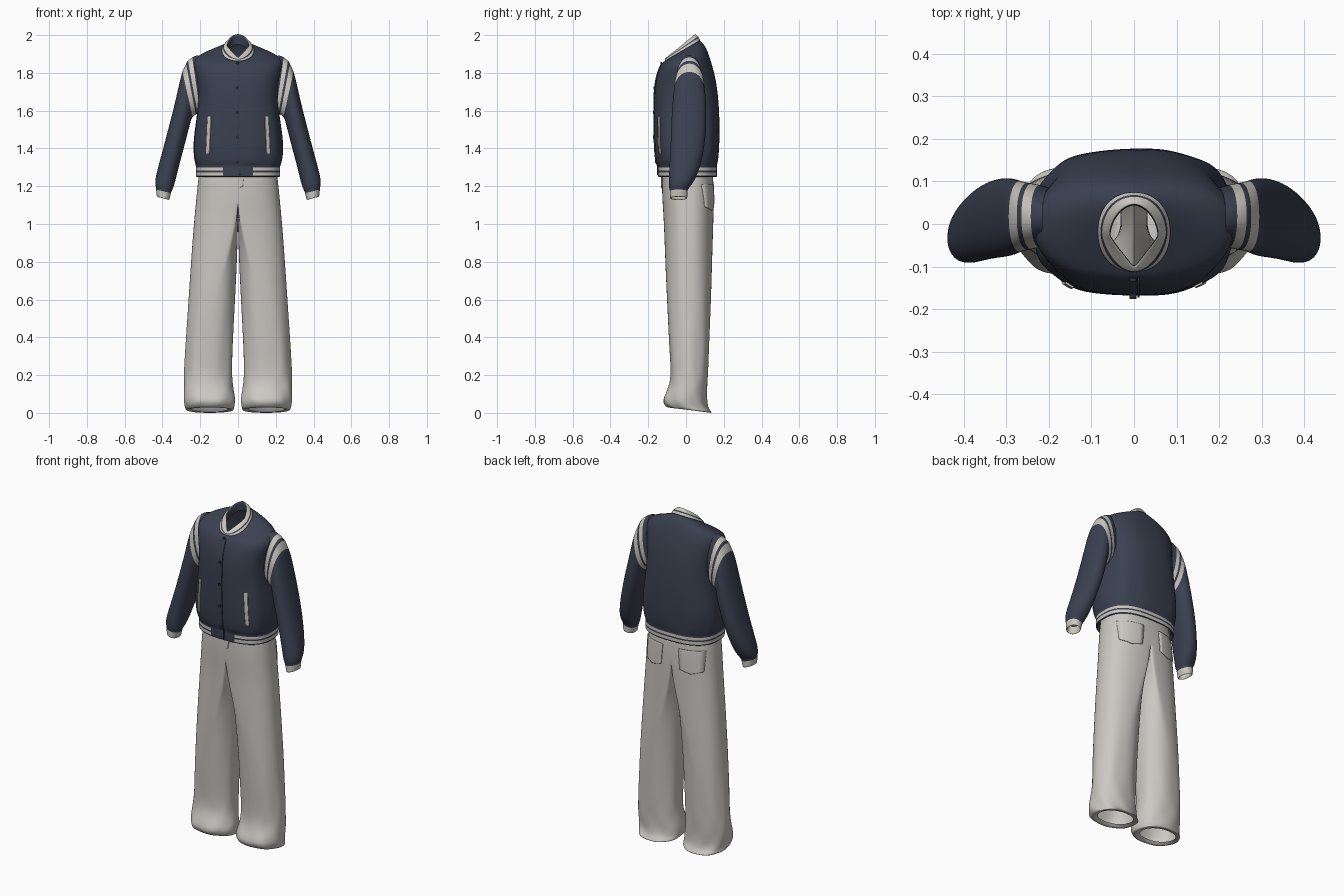
import bpy, bmesh
from math import sin, cos, pi
from mathutils import Vector
from mathutils.bvhtree import BVHTree

if "Cube" in bpy.data.objects:
    bpy.data.objects.remove(bpy.data.objects["Cube"], do_unlink=True)


def material(name, rgb):
    m = bpy.data.materials.new(name)
    m.use_nodes = True
    m.diffuse_color = (*rgb, 1)
    m.node_tree.nodes["Principled BSDF"].inputs["Base Color"].default_value = (*rgb, 1)
    return m


NAVY = material("navy wool", (0.042, 0.052, 0.080))
CREAM = material("cream trim", (0.60, 0.575, 0.52))
CLOTH = material("stone cloth", (0.59, 0.58, 0.54))
DARK = material("dark snap", (0.025, 0.030, 0.045))


def spow(v, p):
    """Signed power that turns a circle into a rounded box."""
    return (1 if v >= 0 else -1) * abs(v) ** (2 / p)


def make_object(name, verts, faces, mats, rule=None):
    me = bpy.data.meshes.new(name)
    me.from_pydata(verts, [], faces)
    for m in mats:
        me.materials.append(m)
    for f in me.polygons:
        f.use_smooth = True
        if rule:
            f.material_index = rule(f)
    ob = bpy.data.objects.new(name, me)
    bpy.context.collection.objects.link(ob)
    return ob


def subdivide(ob):
    s = ob.modifiers.new("smooth", 'SUBSURF')
    s.levels = s.render_levels = 2


def loft(name, rings, mats, rule):
    """Skin closed rings; rule(row, centre) picks the material slot."""
    n = len(rings[0])
    verts = [p for r in rings for p in r]
    faces = [(i * n + j, i * n + (j + 1) % n, (i + 1) * n + (j + 1) % n, (i + 1) * n + j)
             for i in range(len(rings) - 1) for j in range(n)]
    return make_object(name, verts, faces, mats, lambda f: rule(f.index // n, f.center))


def tilted_ring(hw, yf, yb, zf, zb, p, fold=0, taper=0):
    """Oval ring sloping from front to back; taper pinches the front to a point."""
    pts = []
    for k in range(48):
        a = 2 * pi * k / 48
        r, s = 1 + fold * sin(9 * a + 1), spow(sin(a), p)
        x = hw * spow(cos(a), p) * r * (1 - taper * max(0, -s))
        pts.append((x, (yf + yb) / 2 + (yb - yf) / 2 * s * r, (zf + zb) / 2 + (zb - zf) / 2 * s))
    return pts


# Jacket body: half width, front y, back y, front z, back z, squareness, folds
body_rows = [
    (.205, -.130, .148, 1.270, 1.270, 2.6), (.220, -.147, .162, 1.245, 1.245, 2.6),
    (.224, -.149, .164, 1.255, 1.255, 2.6), (.224, -.149, .164, 1.277, 1.277, 2.6),
    (.224, -.149, .164, 1.280, 1.280, 2.6), (.224, -.149, .164, 1.300, 1.300, 2.6),
    (.223, -.149, .163, 1.310, 1.310, 2.6), (.234, -.162, .170, 1.335, 1.335, 2.6, .014),
    (.241, -.168, .177, 1.440, 1.440, 2.7, .012), (.214, -.169, .177, 1.590, 1.590, 2.7, .006),
    (.211, -.168, .166, 1.710, 1.720, 2.6), (.226, -.155, .150, 1.785, 1.800, 2.5),
    (.240, -.138, .130, 1.832, 1.868, 2.3), (.224, -.128, .114, 1.850, 1.918, 2.1),
    (.150, -.118, .093, 1.860, 1.955, 2.0), (.084, -.108, .073, 1.866, 1.972, 2.1)]


def body_rule(row, c):
    return int(row in (2, 4) and not (c.y < 0 and abs(c.x) < .07))


body = loft("jacket_body", [tilted_ring(*r) for r in body_rows], [NAVY, CREAM], body_rule)
subdivide(body)

# Ribbed collar with two cream bands, pinched to a point at the throat
collar_rows = [
    (.085, -.111, .074, 1.860, 1.967, 2.2), (.086, -.113, .075, 1.864, 1.973, 2.2),
    (.078, -.112, .067, 1.872, 1.988, 2.1, 0, .15), (.077, -.112, .066, 1.873, 1.990, 2.1, 0, .17),
    (.064, -.104, .053, 1.882, 2.004, 1.9, 0, .55), (.058, -.100, .047, 1.884, 2.007, 1.8, 0, .7),
    (.054, -.097, .042, 1.878, 1.996, 1.8, 0, .7), (.058, -.097, .046, 1.850, 1.950, 1.8, 0, .5)]
subdivide(loft("collar", [tilted_ring(*r) for r in collar_rows], [NAVY, CREAM],
               lambda row, c: int(row in (1, 3, 4))))

# Sleeve: outer x, outer z, inner x, inner z, front y, back y
sleeve_rows = [
    (.215, 1.895, .180, 1.600, -.050, .085), (.243, 1.884, .200, 1.590, -.056, .092),
    (.268, 1.862, .216, 1.582, -.060, .096), (.272, 1.857, .220, 1.580, -.061, .097),
    (.296, 1.806, .243, 1.568, -.065, .101), (.309, 1.752, .250, 1.545, -.071, .106),
    (.336, 1.630, .264, 1.490, -.077, .109), (.370, 1.500, .286, 1.405, -.080, .104),
    (.405, 1.365, .313, 1.305, -.086, .085), (.435, 1.260, .333, 1.222, -.092, .052),
    (.440, 1.212, .344, 1.187, -.091, .022), (.434, 1.193, .352, 1.174, -.087, .010),
    (.434, 1.187, .353, 1.168, -.086, .009), (.431, 1.152, .362, 1.134, -.086, .007),
    (.428, 1.141, .365, 1.124, -.085, .006), (.420, 1.150, .370, 1.135, -.079, .000),
    (.420, 1.190, .365, 1.175, -.078, .000)]


def sleeve_ring(side, xo, zo, xi, zi, yf, yb):
    pts = []
    for k in range(32):
        a = 2 * pi * k / 32
        c, s = spow(cos(a), 2.2), spow(sin(a), 2.2)
        pts.append((side * ((xo + xi) / 2 + (xo - xi) / 2 * c),
                    (yf + yb) / 2 - side * (yb - yf) / 2 * s, (zo + zi) / 2 + (zo - zi) / 2 * c))
    return pts


for side, word in ((1, "left"), (-1, "right")):
    subdivide(loft(word + "_sleeve", [sleeve_ring(side, *r) for r in sleeve_rows],
                   [NAVY, CREAM], lambda row, c: int(row in (1, 3) or row > 11)))

# Trousers, one half: inner x, outer x, front y, back y, front z, back z, roundness, folds
leg_rows = [
    (.000, .200, -.125, .138, 1.300, 1.300, 0), (.000, .213, -.128, .146, 1.220, 1.220, 0),
    (.000, .222, -.125, .148, 1.120, 1.120, 0), (.000, .230, -.119, .146, 1.040, 1.040, .03),
    (.006, .240, -.114, .142, .920, .920, .25), (.013, .252, -.108, .137, .750, .750, .6),
    (.020, .265, -.099, .130, .550, .550, .9, .010), (.027, .277, -.089, .122, .350, .350, 1, .016),
    (.031, .285, -.079, .116, .210, .200, 1, .022), (.026, .288, -.088, .112, .140, .120, 1, .026),
    (.012, .287, -.122, .110, .080, .055, 1, .026), (.018, .280, -.123, .120, .050, .020, 1, .022),
    (.020, .274, -.094, .145, .020, -.004, 1, .016), (.055, .245, -.070, .115, .040, .004, 1)]


def leg_ring(xi, xo, yf, yb, zf, zb, t, fold=0):
    """Blend from half of the hips (flat inside) to a free oval leg."""
    pts = []
    for k in range(48):
        outer = k <= 32
        a = -pi / 2 + pi * k / 32 if outer else pi / 2 + pi * (k - 32) / 16
        c, s = spow(cos(a), 2.4 - .2 * t), spow(sin(a), 2.4 - .2 * t)
        r = 1 + fold * sin(7 * a + 40 * zf)
        flat = Vector((xo * c, s)) if outer else Vector((0, 1 - (k - 32) / 8))
        oval = Vector(((xi + xo) / 2 + (xo - xi) / 2 * c * r, s * r))
        x, y = flat.lerp(oval, t)
        pts.append((max(x, 0), (yf + yb) / 2 + (yb - yf) / 2 * y,
                    (zf + zb) / 2 + (zb - zf) / 2 * s))
    return pts


trousers = loft("trousers", [leg_ring(*r) for r in reversed(leg_rows)], [CLOTH], lambda row, c: 0)
bm = bmesh.new()
bm.from_mesh(trousers.data)
middle = [f for f in bm.faces if all(v.co.x < .0005 for v in f.verts)]
bmesh.ops.delete(bm, geom=middle, context='FACES')
bm.to_mesh(trousers.data)
bm.free()
trousers.modifiers.new("mirror", 'MIRROR').merge_threshold = .0004
subdivide(trousers)

# Surface lookups for the fitted details
bpy.context.view_layer.update()
deps = bpy.context.evaluated_depsgraph_get()
body_tree, trouser_tree = [BVHTree.FromObject(ob, deps) for ob in (body, trousers)]


def on_surface(tree, x, z, face, lift):
    hit = tree.ray_cast(Vector((x, face, z)), Vector((0, -face, 0)))[0]
    return Vector((x, (hit.y if hit else 0) + face * lift, z))


def plate(name, tree, quad, face, mat, dip=0, nx=6, nz=24):
    """Thin patch fitted to the cloth: bottom-left, bottom-right, top-right, top-left."""
    bl, br, tr, tl = [Vector(q) for q in quad]
    verts, w = [], nx + 1
    for j in range(nz + 1):
        for i in range(w):
            u, v = i / nx, j / nz
            p = bl.lerp(br, u).lerp(tl.lerp(tr, u), v)
            drop = dip * (1 - abs(2 * u - 1)) * (1 - v)
            verts.append(on_surface(tree, p.x, p.y - drop, face, .002))
    faces = [(j * w + i, j * w + i + 1, (j + 1) * w + i + 1, (j + 1) * w + i)
             for j in range(nz) for i in range(nx)]
    if (br.x - bl.x) * face > 0:
        faces = [f[::-1] for f in faces]
    solid = make_object(name, verts, faces, [mat]).modifiers.new("thickness", 'SOLIDIFY')
    solid.thickness, solid.offset = .006, 0


# Front closing seam and its snaps
plate("front_seam", body_tree, [(.008, 1.26), (.013, 1.26), (.013, 1.85), (.008, 1.85)], -1, NAVY)
for i in range(5):
    spot = on_surface(body_tree, -.002, 1.33 + i * .13, -1, .004)
    bpy.ops.mesh.primitive_cylinder_add(vertices=16, radius=.008, depth=.008,
                                        location=spot, rotation=(pi / 2, 0, 0))
    bpy.context.object.name = "snap_%d" % (i + 1)
    bpy.context.object.data.materials.append(DARK)

# Welt pockets on the jacket, patch pockets on the trouser seat
for s, word in ((1, "left"), (-1, "right")):
    welt = [(s * .151, 1.37), (s * .169, 1.37), (s * .160, 1.57), (s * .142, 1.57)]
    plate(word + "_welt", body_tree, welt, -1, CREAM)
    patch = [(s * .062, 1.09), (s * .190, 1.09), (s * .194, 1.21), (s * .052, 1.21)]
    plate(word + "_back_pocket", trouser_tree, patch, 1, CLOTH, dip=.018)

# Fly flap
plate("fly", trouser_tree, [(.002, 1.19), (.025, 1.20), (.032, 1.27), (.002, 1.27)], -1, CLOTH)
